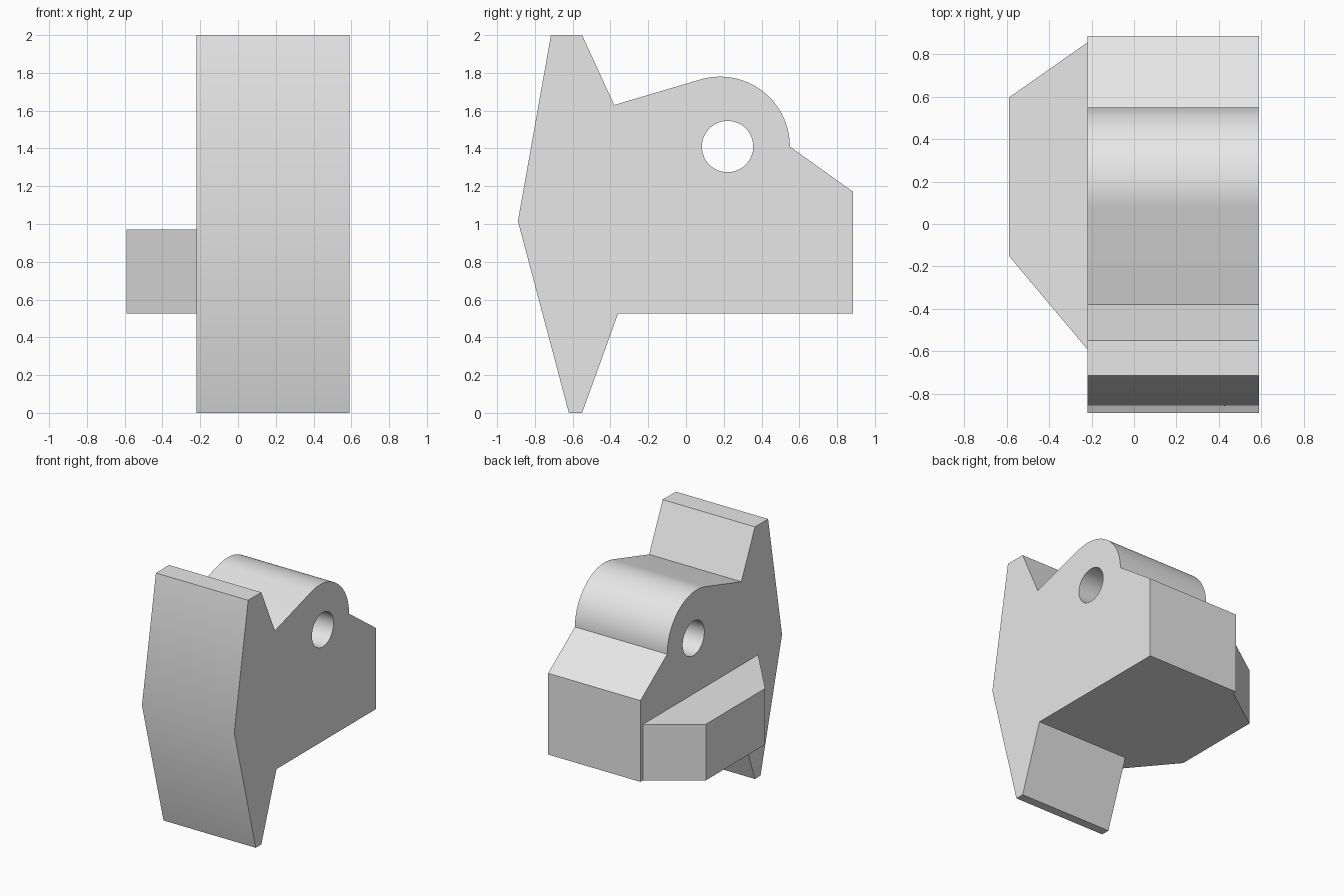
import bpy
import bmesh
from math import sin, cos, pi, radians
from mathutils import Vector

cube = bpy.data.objects.get("Cube")
if cube:
    bpy.data.objects.remove(cube, do_unlink=True)

grey = bpy.data.materials.new("plain grey")
grey.use_nodes = True
colour = (0.8, 0.8, 0.8, 1)
grey.diffuse_color = colour
grey.node_tree.nodes["Principled BSDF"].inputs["Base Color"].default_value = colour


def arc(cy, cz, radius, start, end, steps):
    """Points on an arc, angles in degrees."""
    angles = [radians(start + (end - start) * i / steps) for i in range(steps + 1)]
    return [(cy + radius * cos(a), cz + radius * sin(a)) for a in angles]


def prism(name, loops, place, along):
    """Extrude an outline, with any further loops as holes, by a vector."""
    bm = bmesh.new()
    edges = []
    for loop in loops:
        verts = [bm.verts.new(place(*p)) for p in loop]
        edges += [bm.edges.new((v, verts[i - 1])) for i, v in enumerate(verts)]
    bmesh.ops.triangle_fill(bm, edges=edges, use_beauty=True, use_dissolve=False)
    result = bmesh.ops.extrude_face_region(bm, geom=bm.faces[:], use_keep_orig=True)
    moved = [g for g in result["geom"] if isinstance(g, bmesh.types.BMVert)]
    bmesh.ops.translate(bm, verts=moved, vec=Vector(along))
    bmesh.ops.recalc_face_normals(bm, faces=bm.faces[:])
    mesh = bpy.data.meshes.new(name)
    bm.to_mesh(mesh)
    bm.free()
    mesh.materials.append(grey)
    obj = bpy.data.objects.new(name, mesh)
    bpy.context.collection.objects.link(obj)
    bpy.ops.object.select_all(action="DESELECT")
    obj.select_set(True)
    bpy.context.view_layer.objects.active = obj
    bpy.ops.object.shade_smooth_by_angle(angle=radians(30))
    return obj


inner, right, outer = -0.22, 0.59, -0.59
base, ledge = 0.525, 0.97

# Main body: side profile with a rounded lug and a through hole
profile = [(-0.62, 0), (-0.55, 0), (-0.36, base), (0.885, base), (0.885, 1.17)]
profile += arc(0.18, 1.41, 0.37, 0, 106.4, 32)
profile += [(-0.38, 1.63), (-0.55, 2), (-0.715, 2), (-0.89, 1.015)]
pin_hole = arc(0.22, 1.41, 0.136, 0, 360, 48)[:-1]
prism("main_body", [profile, pin_hole],
      lambda y, z: (inner, y, z), (right - inner, 0, 0))

# Tapered block on the side of the body
plan = [(inner, -0.59), (outer, -0.15), (outer, 0.595), (inner, 0.855)]
prism("side_block", [plan], lambda x, y: (x, y, base), (0, 0, ledge - base))
